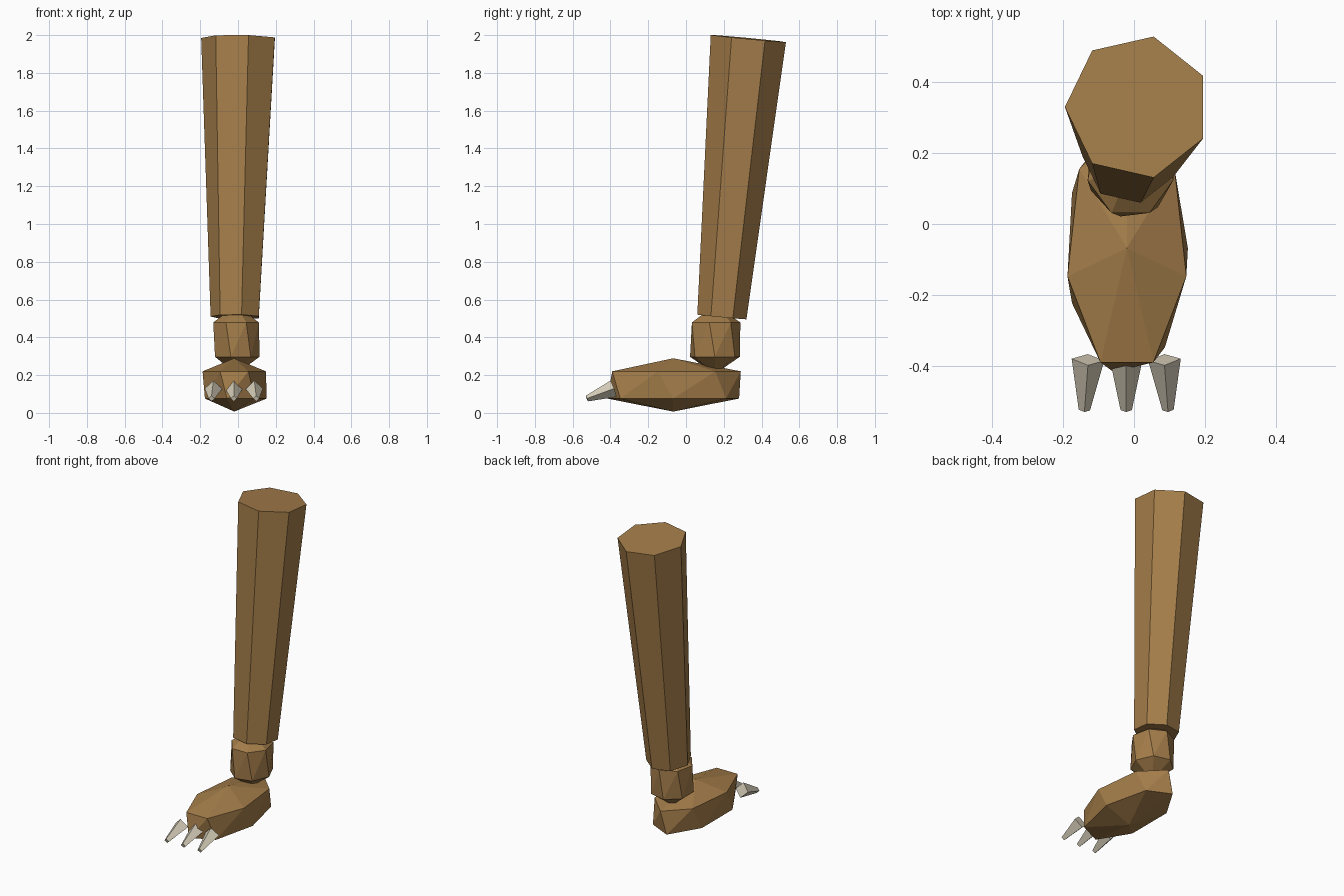
import bpy
import bmesh
from math import cos, sin, tau, pi
from mathutils import Vector

cube = bpy.data.objects.get("Cube")
if cube:
    bpy.data.objects.remove(cube, do_unlink=True)


def make_material(name, color):
    mat = bpy.data.materials.new(name)
    mat.use_nodes = True
    mat.diffuse_color = color
    mat.node_tree.nodes["Principled BSDF"].inputs["Base Color"].default_value = color
    return mat


def make_object(name, bm, mat):
    bmesh.ops.recalc_face_normals(bm, faces=bm.faces)
    mesh = bpy.data.meshes.new(name)
    bm.to_mesh(mesh)
    bm.free()
    mesh.materials.append(mat)
    obj = bpy.data.objects.new(name, mesh)
    bpy.context.collection.objects.link(obj)
    return obj


def tapered_prism(name, start, end, r_start, r_end, sides, phase, mat):
    """Closed prism whose end caps are square to its axis."""
    start, end = Vector(start), Vector(end)
    axis = (end - start).normalized()
    u = Vector((1, 0, 0))
    u = (u - u.dot(axis) * axis).normalized()
    v = axis.cross(u)
    bm = bmesh.new()
    rings = []
    for center, r in ((start, r_start), (end, r_end)):
        angles = [phase + tau * i / sides for i in range(sides)]
        rings.append([bm.verts.new(center + r * (cos(a) * u + sin(a) * v))
                      for a in angles])
    low, high = rings
    bm.faces.new(low)
    bm.faces.new(high)
    for i in range(sides):
        j = (i + 1) % sides
        bm.faces.new((low[i], low[j], high[j], high[i]))
    return make_object(name, bm, mat)


def faceted_lump(name, center, rx, ry, pole, ring, mat, sides=7):
    """Two poles and two rings, the upper ring twisted a quarter step."""
    center = Vector(center)
    bm = bmesh.new()
    for side, phase in ((1, pi / 2), (-1, 0)):
        bm.verts.new(center + Vector((0, 0, side * pole)))
        for i in range(sides):
            a = phase + tau * i / sides
            bm.verts.new(center + Vector((rx * cos(a), ry * sin(a), side * ring)))
    bmesh.ops.convex_hull(bm, input=bm.verts)
    return make_object(name, bm, mat)


brown = make_material("brown_hide", (0.37, 0.205, 0.068, 1))
bone = make_material("bone_claw", (0.68, 0.62, 0.49, 1))

# Leg shaft, leaning back towards the top
tapered_prism("leg", (-0.011, 0.19, 0.508), (0.01, 0.33, 1.982),
              0.134, 0.205, 7, pi, brown)

# Ankle joint and foot
faceted_lump("ankle", (-0.01, 0.153, 0.388), 0.124, 0.135, 0.182, 0.091, brown)
faceted_lump("foot", (-0.02, -0.068, 0.148), 0.172, 0.358, 0.141, 0.072, brown)

# Three blunt claws, slightly splayed
for label, i in (("right", -1), ("middle", 0), ("left", 1)):
    tapered_prism(label + "_claw",
                  (-0.022 + 0.108 * i, -0.383, 0.128),
                  (-0.022 + 0.118 * i, -0.525, 0.076),
                  0.046, 0.016, 4, 0, bone)
